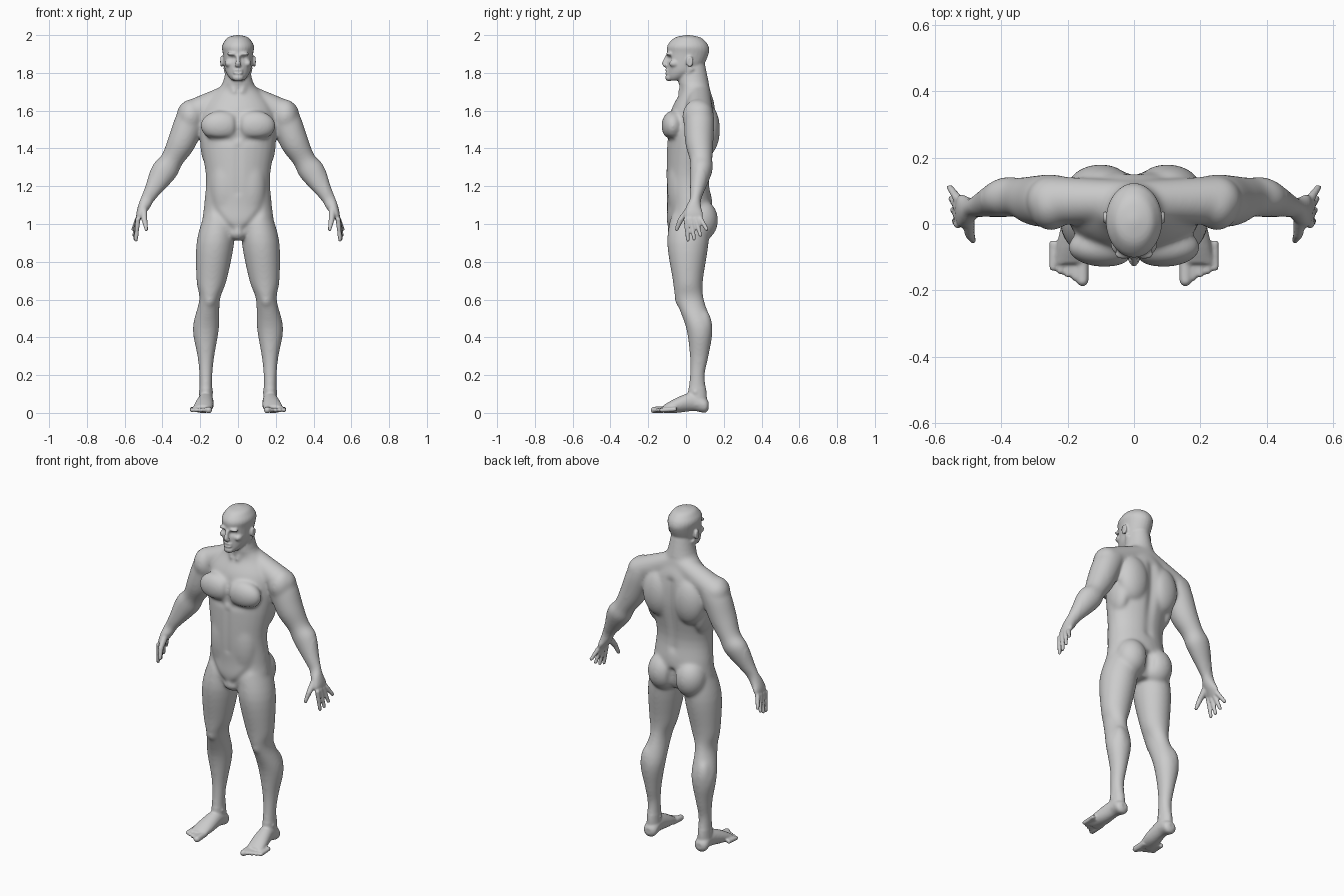
import bpy
import bmesh
import math
from mathutils import Vector, Matrix
from mathutils.geometry import intersect_point_line

default_cube = bpy.data.objects.get("Cube")
if default_cube:
    bpy.data.objects.remove(default_cube, do_unlink=True)

DOWN = Vector((0, 0, -1))
FORWARD = Vector((0, -1, 0))
form = bmesh.new()


def sides_of(*points):
    """Parts away from the middle plane are built on both sides."""
    return (1, -1) if any(point[0] for point in points) else (1,)


def spline(rings, steps=4):
    """Smoothly interpolate between rings (Catmull-Rom)."""
    rows = [rings[0], *rings, rings[-1]]
    result = []
    for before, start, end, after in zip(rows, rows[1:], rows[2:], rows[3:]):
        for step in range(steps):
            t = step / steps
            ring = []
            for p, q, r, s in zip(before, start, end, after):
                leave, arrive = (r - p) / 2, (s - q) / 2
                bend = 3 * (r - q) - 2 * leave - arrive
                twist = 2 * (q - r) + leave + arrive
                ring.append(q + t * (leave + t * (bend + t * twist)))
            result.append(ring)
    return result + [list(rings[-1])]


def loft(rings, axis=DOWN, segments=28):
    """Skin oval rings (x, y, z, half width, half depth) lying across an axis."""
    axis = Vector(axis).normalized()
    across = Vector((1, 0, 0))
    across = (across - axis * axis.dot(across)).normalized()
    other = axis.cross(across)
    angles = [math.tau * i / segments for i in range(segments)]
    for side in sides_of(*rings):
        loops = []
        for x, y, z, width, depth in spline(rings):
            loop = []
            for angle in angles:
                point = Vector((x, y, z))
                point += across * width * math.cos(angle) + other * depth * math.sin(angle)
                point.x *= side
                loop.append(form.verts.new(point))
            loops.append(loop)
        for upper, lower in zip(loops, loops[1:]):
            for i in range(segments):
                form.faces.new((upper[i - 1], lower[i - 1], lower[i], upper[i]))
        form.faces.new(loops[0])
        form.faces.new(loops[-1])


def blob(at, size):
    """Add an ellipsoid of muscle or bone."""
    for side in sides_of(at):
        mirror = Matrix.Diagonal((side, 1, 1, 1))
        shape = Matrix.Translation(at) @ Matrix.Diagonal((*size, 1))
        bmesh.ops.create_uvsphere(form, u_segments=24, v_segments=14, radius=1, matrix=mirror @ shape)


def taper(start, end, thick, thin):
    """Add a round, tapering rod with a domed tip."""
    loft([(*start, thick, thick), (*end, thin, thin)], axis=Vector(end) - Vector(start))
    blob(at=end, size=(thin, thin, thin))


def central(rows):
    """Place rings (y, z, half width, half depth) on the middle plane."""
    return [(0, *row) for row in rows]


# Torso and neck
loft(central([(.01, .93, .07, .08), (.01, 1, .18, .11), (.02, 1.1, .18, .12), (.01, 1.25, .17, .115),
              (.03, 1.45, .2, .13), (.04, 1.6, .19, .12), (.05, 1.7, .12, .08),
              (.04, 1.75, .08, .08), (.03, 1.85, .06, .07)]))
# Shoulder slopes and neck cords
taper(start=(0, .07, 1.7), end=(.25, .07, 1.58), thick=.06, thin=.075)
taper(start=(.06, .03, 1.83), end=(.02, -.03, 1.7), thick=.02, thin=.015)
# Chest, shoulder blades, flanks, waist, buttocks, pubic mound
blob(at=(.09, -.07, 1.52), size=(.11, .06, .08))
blob(at=(.1, .11, 1.5), size=(.1, .07, .14))
blob(at=(.15, .05, 1.43), size=(.05, .08, .13))
blob(at=(.06, -.03, 1.2), size=(.09, .07, .2))
blob(at=(.09, .08, 1.02), size=(.09, .09, .11))
blob(at=(0, -.05, .96), size=(.05, .05, .05))

# Arms down to the palms
loft([(.2, .07, 1.62, .06, .07), (.25, .07, 1.55, .08, .08), (.3, .07, 1.43, .075, .075),
      (.35, .08, 1.34, .06, .06), (.39, .08, 1.28, .07, .06), (.45, .06, 1.18, .045, .04),
      (.48, .05, 1.13, .035, .03), (.5, .04, 1.09, .03, .04), (.52, .04, 1.05, .02, .05),
      (.53, .04, 1.02, .01, .04)], axis=(1, 0, -2))
# Deltoids
blob(at=(.25, .06, 1.57), size=(.07, .08, .09))
# Fingers fan out from the knuckles
for finger in range(4):
    taper(start=(.53, .025 * finger, 1.03), end=(.54 + finger / 200, .01 + finger / 30, .915 + finger ** 2 / 160),
          thick=.014, thin=.01)
# Thumbs
knuckle = (.495, -.03, 1.02)
taper(start=(.5, .02, 1.08), end=knuckle, thick=.02, thin=.015)
taper(start=knuckle, end=(.485, -.05, .97), thick=.015, thin=.01)

# Legs
loft([(.1, .02, 1.05, .08, .1), (.12, .01, .9, .1, .11), (.14, .01, .7, .08, .08),
      (.15, .02, .6, .055, .075), (.17, .07, .45, .07, .07), (.17, .07, .3, .045, .05),
      (.17, .06, .2, .035, .04), (.17, .06, .1, .035, .05), (.17, .06, .04, .04, .05)])
# Calves, kneecaps, ankle bones
blob(at=(.18, .09, .45), size=(.05, .05, .1))
blob(at=(.15, -.03, .6), size=(.03, .03, .04))
blob(at=(.17, .05, .11), size=(.04, .02, .02))
# Feet
loft([(.17, .12, .04, .02, .02), (.17, .1, .04, .04, .04), (.17, .04, .06, .04, .05),
      (.18, -.05, .04, .05, .04), (.19, -.12, .02, .05, .02)], axis=FORWARD)
# Toes, shorter towards the outside
for toe in range(5):
    girth = .012 if toe else .018
    x, y = .155 + toe / 45, toe / 100 - .17
    taper(start=(x, y + .08, .02), end=(x, y, .015), thick=girth, thin=girth)

# Head
loft(central([(-.06, 1.76, .03, .03), (-.04, 1.78, .05, .06), (-.01, 1.82, .07, .09), (.01, 1.9, .08, .11),
              (.01, 1.94, .085, .11), (.01, 1.97, .07, .09), (.01, 1.99, .05, .06), (.01, 2, .01, .01)]))
# Nose bridge and nostrils
taper(start=(0, -.1, 1.89), end=(0, -.115, 1.85), thick=.01, thin=.013)
blob(at=(0, -.11, 1.84), size=(.02, .012, .01))
# Brows, cheekbones, lips, chin, ears
blob(at=(.03, -.09, 1.9), size=(.03, .016, .01))
blob(at=(.05, -.06, 1.85), size=(.02, .03, .02))
for lip in (1.8, 1.814):
    blob(at=(0, -.1, lip), size=(.025, .013, .007))
blob(at=(0, -.09, 1.775), size=(.03, .02, .02))
blob(at=(.088, .02, 1.86), size=(.01, .02, .03))

# Fuse all parts into one skin
bmesh.ops.recalc_face_normals(form, faces=form.faces)
parts = bpy.data.meshes.new("body_parts")
form.to_mesh(parts)
form.free()
body = bpy.data.objects.new("body", parts)
bpy.context.collection.objects.link(body)
remesh = body.modifiers.new("fuse", 'REMESH')
remesh.mode = 'VOXEL'
remesh.voxel_size = .006
depsgraph = bpy.context.evaluated_depsgraph_get()
fused = bpy.data.meshes.new_from_object(body.evaluated_get(depsgraph))
body.modifiers.clear()
body.data = fused
bpy.data.meshes.remove(parts)
skin = bmesh.new()
skin.from_mesh(fused)


def relax(verts, rounds):
    """Smooth the chosen skin points."""
    for _ in range(rounds):
        bmesh.ops.smooth_vert(skin, verts=verts, factor=.5, use_axis_x=True, use_axis_y=True, use_axis_z=True)


def crease(start, end, depth, radius=.02):
    """Press a soft groove into the skin along a line."""
    skin.normal_update()
    for side in sides_of(start, end):
        mirror = Vector((side, 1, 1))
        first, last = Vector(start) * mirror, Vector(end) * mirror
        middle, reach = (first + last) / 2, (first - last).length / 2 + 3 * radius
        for vert in skin.verts:
            if (vert.co - middle).length < reach:
                along = intersect_point_line(vert.co, first, last)[1]
                nearest = first.lerp(last, min(max(along, 0), 1))
                distance = (vert.co - nearest).length
                vert.co -= vert.normal * depth * math.exp(-(distance / radius) ** 2)


# Soften the muscles but keep hands, feet and face crisp
relax([v for v in skin.verts if .13 < v.co.z < 1.74 and abs(v.co.x) < .46], rounds=20)
# Spine and buttock cleft
crease(start=(0, .15, 1.2), end=(0, .17, 1.6), depth=.015, radius=.03)
crease(start=(0, .14, .95), end=(0, .15, 1.05), depth=.03)
# Breastbone, lower chest edge, belly line, groin
crease(start=(0, -.11, 1.46), end=(0, -.11, 1.6), depth=.01)
crease(start=(.04, -.11, 1.44), end=(.14, -.09, 1.45), depth=.006)
crease(start=(0, -.1, 1.17), end=(0, -.1, 1.4), depth=.004)
crease(start=(.03, -.09, .97), end=(.15, -.08, 1.1), depth=.007)
# Eye sockets, mouth, ear hollows
crease(start=(.025, -.1, 1.876), end=(.04, -.09, 1.876), depth=.012, radius=.012)
crease(start=(0, -.11, 1.807), end=(.02, -.11, 1.807), depth=.005, radius=.005)
crease(start=(.098, .02, 1.85), end=(.098, .02, 1.87), depth=.006, radius=.01)
relax(skin.verts[:], rounds=2)

# Flatten the soles and shade smoothly
for vert in skin.verts:
    vert.co.z = max(vert.co.z, 0)
for face in skin.faces:
    face.smooth = True
skin.to_mesh(fused)
skin.free()

# Grey clay skin
clay = bpy.data.materials.new("grey_clay")
clay.use_nodes = True
grey = (.6, .6, .6, 1)
clay.diffuse_color = grey
clay.node_tree.nodes["Principled BSDF"].inputs["Base Color"].default_value = grey
fused.materials.clear()
fused.materials.append(clay)
